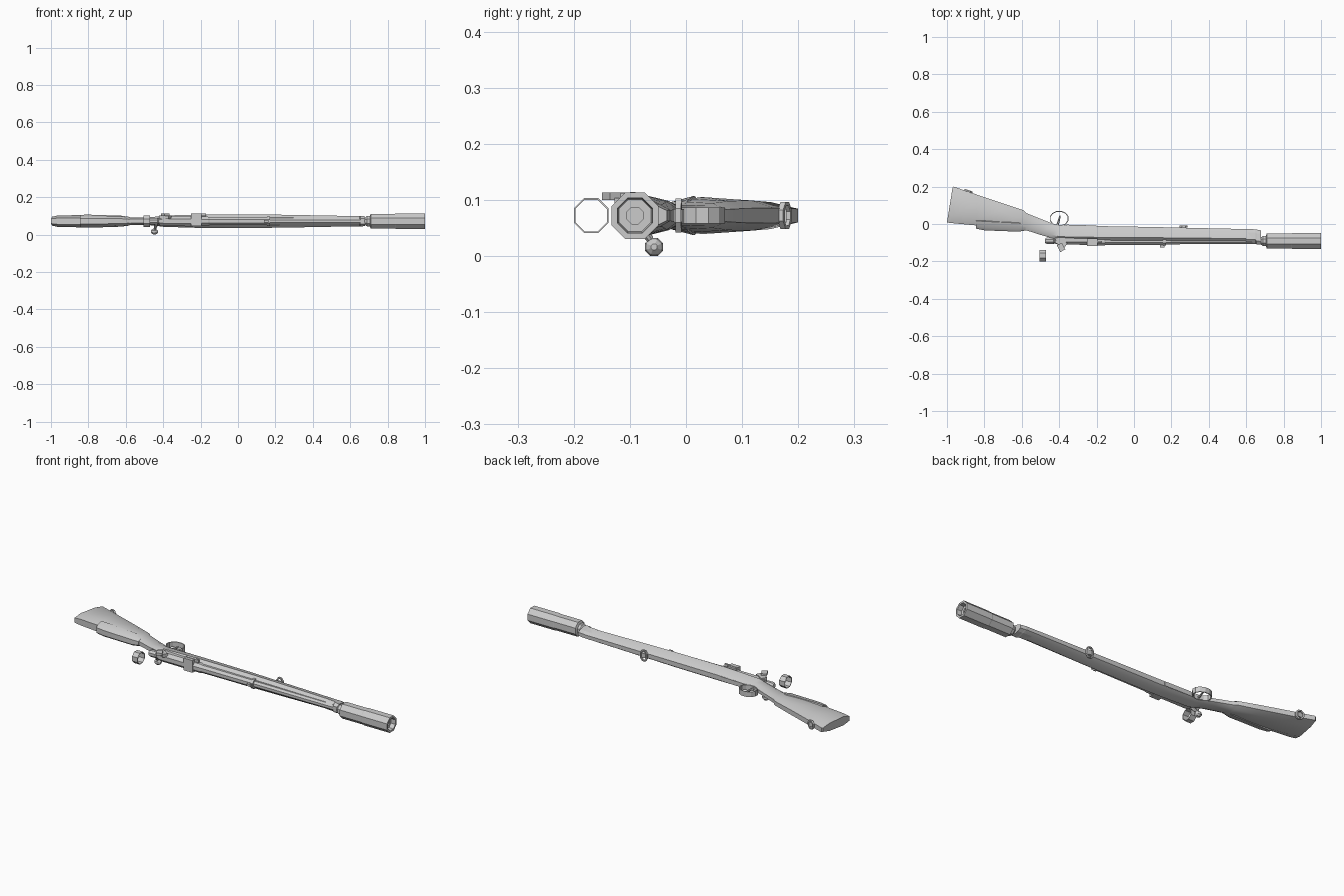
import bpy, bmesh, math
from mathutils import Vector, Matrix

if "Cube" in bpy.data.objects:
    bpy.data.objects.remove(bpy.data.objects["Cube"])

Z = 0.072      # centre plane of the model, which lies on its side
BORE = -0.091  # y of the barrel axis


def finish(bm, name, smooth=None):
    bmesh.ops.recalc_face_normals(bm, faces=bm.faces)
    me = bpy.data.meshes.new(name)
    bm.to_mesh(me)
    bm.free()
    ob = bpy.data.objects.new(name, me)
    bpy.context.collection.objects.link(ob)
    if smooth:
        bpy.ops.object.select_all(action='DESELECT')
        ob.select_set(True)
        bpy.context.view_layer.objects.active = ob
        bpy.ops.object.shade_smooth_by_angle(angle=math.radians(smooth))
    return ob


def skin(name, rings, caps=True, closed=False, smooth=None):
    bm = bmesh.new()
    vs = [[bm.verts.new(p) for p in r] for r in rings]
    pairs = list(zip(vs, vs[1:])) + ([(vs[-1], vs[0])] if closed else [])
    for a, b in pairs:
        n = len(a)
        for i in range(n):
            bm.faces.new((a[i], a[(i + 1) % n], b[(i + 1) % n], b[i]))
    if caps and not closed:
        bm.faces.new(vs[0])
        bm.faces.new(vs[-1])
    return finish(bm, name, smooth)


def turned(name, prof, y=BORE, z=Z, n=8, closed=False):
    """Profile of (x, radius) revolved about an axis along x."""
    rings = []
    for x, r in prof:
        rings.append([(x, y + r * math.cos(math.tau * (i + .5) / n),
                       z + r * math.sin(math.tau * (i + .5) / n)) for i in range(n)])
    return skin(name, rings, closed=closed)


def loft(name, stations, slant=0.0, smooth=35):
    """Stations of (x, y low, y high, half width at low, half width at high)."""
    rings = []
    for k, (x, lo, hi, wl, wh) in enumerate(stations):
        h = hi - lo
        sec = [(0, .55 * wl), (.22, wl), (.75, wh), (1, .5 * wh),
               (1, -.5 * wh), (.75, -wh), (.22, -wl), (0, -.55 * wl)]
        rings.append([(x + (slant * t if k == 0 else 0), lo + h * t, Z + w) for t, w in sec])
    return skin(name, rings, smooth=smooth)


def box(name, x0, x1, y0, y1, z0, z1, turn=0):
    bm = bmesh.new()
    c = Vector(((x0 + x1) / 2, (y0 + y1) / 2, (z0 + z1) / 2))
    m = (Matrix.Translation(c) @ Matrix.Rotation(turn, 4, 'Z')
         @ Matrix.Diagonal((x1 - x0, y1 - y0, z1 - z0, 1)))
    bmesh.ops.create_cube(bm, size=1, matrix=m)
    return finish(bm, name)


def hoop(name, centre, u, v, ru, rv, thick, width, n=12):
    """Flat band around the axis u x v."""
    u, v, c = Vector(u).normalized(), Vector(v).normalized(), Vector(centre)
    w = u.cross(v)
    rings = []
    for i in range(n):
        a = math.tau * (i + .5) / n
        rings.append([c + u * math.cos(a) * (ru - t) + v * math.sin(a) * (rv - t) + w * s
                      for t, s in ((0, -width), (0, width), (thick, width), (thick, -width))])
    return skin(name, rings, closed=True)


def rod(name, a, b, r0, r1, n=8):
    a, b = Vector(a), Vector(b)
    q = (b - a).to_track_quat('Z', 'Y')
    rings = [[p + q @ Vector((r * math.cos(math.tau * i / n), r * math.sin(math.tau * i / n), 0))
              for i in range(n)] for p, r in ((a, r0), (b, r1))]
    return skin(name, rings)


# Wooden stock, from butt to fore-end
loft("stock", [
    (-1.0, .008, .195, .024, .021), (-.965, .004, .20, .030, .024),
    (-.84, -.008, .157, .033, .027), (-.70, -.022, .110, .030, .026),
    (-.59, -.032, .073, .025, .022), (-.575, -.034, .058, .020, .019),
    (-.50, -.058, .028, .019, .018), (-.44, -.075, .004, .024, .019),
    (-.40, -.085, -.006, .030, .023), (-.20, -.088, -.011, .036, .026),
    (.10, -.089, -.016, .036, .025), (.27, -.090, -.020, .034, .023),
    (.64, -.093, -.028, .027, .019)], slant=.03)

# Raised cheek rest along the comb
loft("cheek_rest", [
    (-.845, -.025, .03, .025, .034), (-.80, -.034, .03, .026, .035),
    (-.62, -.041, .02, .024, .029), (-.58, -.035, .01, .018, .022)])

# Nose cap at the end of the wood
loft("nose_cap", [(.60, -.097, -.028, .028, .020), (.65, -.099, -.029, .028, .020),
                  (.655, -.109, -.030, .028, .020), (.68, -.109, -.034, .026, .018)], smooth=None)

# Barrel, muzzle collar and hollow muzzle tube
turned("barrel", [(-.25, .026), (-.16, .026), (-.15, .023), (.155, .022),
                  (.165, .019), (.69, .017), (.72, .017)])
turned("muzzle_collar", [(.675, .018), (.69, .030), (.705, .030), (.715, .022)])
turned("muzzle_tube", [(.705, .030), (.71, .043), (.84, .043), (.845, .045), (1.0, .045),
                       (1.0, .034), (.975, .031), (.975, .016), (.93, .016)])

# Receiver and bolt
turned("receiver", [(-.42, .024), (-.40, .029), (-.30, .029), (-.24, .030)], y=-.084)
turned("bolt", [(-.475, .013), (-.465, .019), (-.43, .019), (-.425, .015), (-.24, .015)], y=-.090)
rod("bolt_handle", (-.435, -.088, Z - .01), (-.445, -.064, .03), .010, .007)
turned("bolt_knob", [(-.466, .006), (-.459, .014), (-.446, .0175), (-.435, .014), (-.428, .006)],
       y=-.057, z=.01617)

# Side lever and mount block on the upper side
box("side_plate", -.42, -.36, -.115, -.085, .085, .103, -.5)
box("side_lever", -.405, -.375, -.145, -.105, .100, .113, .5)
box("mount_block", -.25, -.195, -.117, -.078, .045, .112)
box("mount_rail", -.25, -.17, -.10, -.09, .10, .114)

# Rear and front sighting parts
hoop("rear_ring", (-.488, -.169, Z), (0, 1, 0), (0, 0, 1), .0335, .0335, .003, .017, 8)
box("barrel_stud", .14, .162, -.125, -.105, Z - .006, Z + .006)
hoop("barrel_band", (.162, BORE, Z), (0, 1, 0), (0, 0, 1), .027, .027, .008, .008, 8)

# Trigger guard and trigger
hoop("trigger_guard", (-.40, .029, Z), (1, 0, 0), (0, 1, 0), .052, .042, .005, .014)
rod("trigger", (-.41, -.01, Z), (-.395, .045, Z), .007, .004, 6)
box("floor_plate", -.36, -.20, -.014, -.006, Z - .012, Z + .012, -.03)

# Sling loops, lying against the underside
for name, c, u, half in (("front_sling_loop", (.265, -.013, Z), (1, -.03, 0), .033),
                         ("rear_sling_loop", (-.885, .176, Z), (1, -.36, 0), .026)):
    hoop(name, c, u, (0, 0, 1), .024, half, .007, .005, 8)
    box(name + "_base", c[0] - .012, c[0] + .012, c[1] - .010, c[1] + .003, Z - .012, Z + .012)
